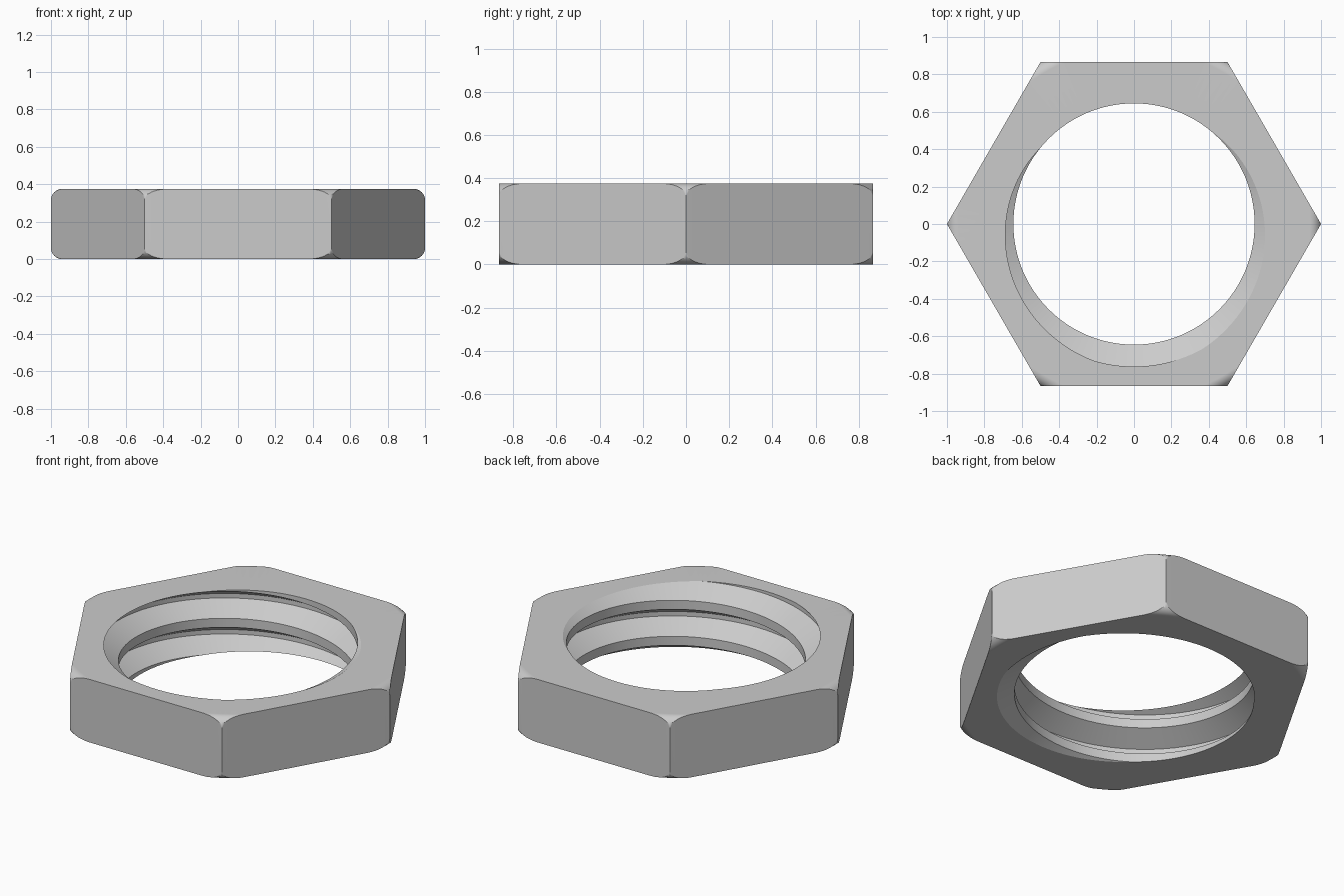
import bpy, bmesh
from math import pi, sin, cos, sqrt, radians, degrees, acos

cube = bpy.data.objects.get("Cube")
if cube:
    bpy.data.objects.remove(cube, do_unlink=True)

HEIGHT = 0.375
FLAT = sqrt(3) / 2           # centre to flat side
FILLET = 0.06                # rounding of the hexagon corners
RIM = 1 - FILLET
MINOR, MAJOR = 0.645, 0.762  # thread crest and root radii
PITCH = 0.2145
CREST_END = 141              # angle where the crest leaves the top face
STEPS = 120                  # segments per thread turn

bm = bmesh.new()


def strip(columns):
    """Join neighbouring columns of points with quads."""
    cols = [[bm.verts.new(p) for p in col] for col in columns]
    for a, b in zip(cols, cols[1:]):
        for j in range(len(a) - 1):
            bm.faces.new((a[j], b[j], b[j + 1], a[j + 1]))


# Threaded bore: a helical strip, trimmed flush with both faces
profile = [(0, MINOR), (0.25, MINOR), (0.5625, MAJOR), (0.6875, MAJOR), (1, MINOR)]
start = HEIGHT - PITCH * CREST_END / 360
columns = []
for i in range(-4 * STEPS, 3 * STEPS):
    a = 2 * pi * i / STEPS
    columns.append([(r * cos(a), r * sin(a), start + PITCH * (i / STEPS + u))
                    for u, r in profile])
strip(columns)
bmesh.ops.remove_doubles(bm, verts=bm.verts, dist=1e-5)
for z, up in ((HEIGHT, 1), (0, -1)):
    bmesh.ops.bisect_plane(bm, geom=bm.verts[:] + bm.edges[:] + bm.faces[:], dist=1e-6,
                           plane_co=(0, 0, z), plane_no=(0, 0, up), clear_outer=True)

# Hexagonal outside, with corners rounded by a turned fillet
reach = 30 - degrees(acos(FLAT / RIM))
offsets = [reach * t / 8 for t in range(-8, 9)]
columns = []
for corner in range(6):
    for d in offsets:
        a = radians(60 * corner + d)
        limit = FLAT / cos(radians(30 - abs(d)))
        top = []
        for k in range(9):
            r = min(limit, RIM + FILLET * sin(pi / 2 * k / 8))
            drop = FILLET - sqrt(max(0, FILLET ** 2 - max(0, r - RIM) ** 2))
            top.append((r * cos(a), r * sin(a), HEIGHT - drop))
        columns.append(top + [(x, y, HEIGHT - z) for x, y, z in reversed(top)])
strip(columns + columns[:1])
bmesh.ops.remove_doubles(bm, verts=bm.verts, dist=1e-5)

# Flat top and bottom faces between the bore and the rim
for z in (HEIGHT, 0):
    edges = [e for e in bm.edges if e.is_boundary
             and all(abs(v.co.z - z) < 1e-4 for v in e.verts)]
    bmesh.ops.triangle_fill(bm, edges=edges, use_beauty=True, normal=(0, 0, 1))
bmesh.ops.recalc_face_normals(bm, faces=bm.faces)

mesh = bpy.data.meshes.new("hex_nut")
bm.to_mesh(mesh)
bm.free()
nut = bpy.data.objects.new("hex_nut", mesh)
bpy.context.collection.objects.link(nut)

# Plain grey metal
grey = bpy.data.materials.new("grey_metal")
grey.use_nodes = True
colour = (0.6, 0.6, 0.6, 1)
grey.diffuse_color = colour
grey.node_tree.nodes["Principled BSDF"].inputs["Base Color"].default_value = colour
mesh.materials.append(grey)

# Smooth thread and fillets, crisp edges elsewhere
bpy.ops.object.select_all(action='DESELECT')
nut.select_set(True)
bpy.context.view_layer.objects.active = nut
bpy.ops.object.shade_smooth_by_angle(angle=radians(24))
weighted = nut.modifiers.new("even_shading", 'WEIGHTED_NORMAL')
weighted.keep_sharp = True
